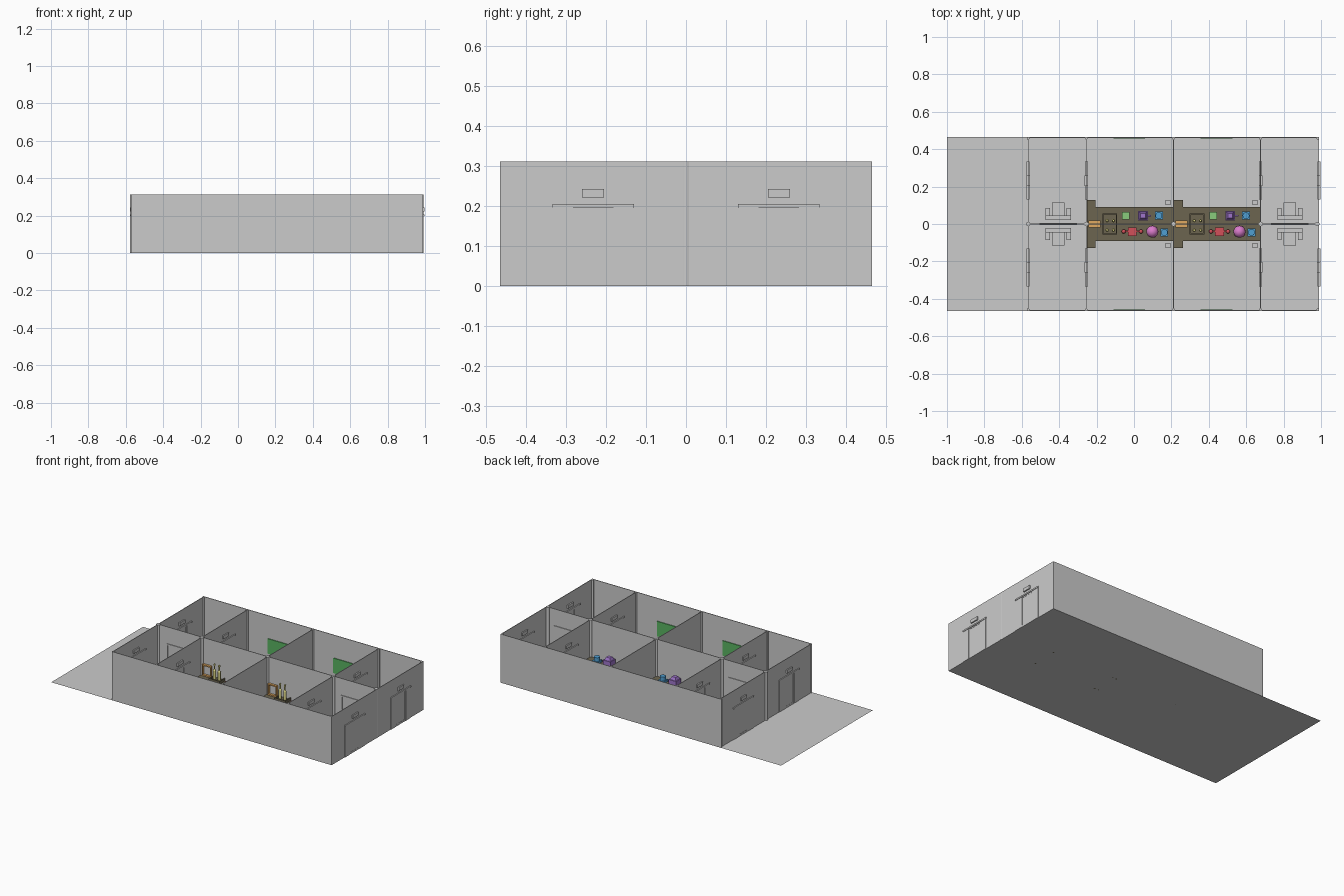
import bpy, math

if "Cube" in bpy.data.objects:
    bpy.data.objects.remove(bpy.data.objects["Cube"])

H = 0.312            # wall height
XW = [-0.566, -0.255, 0.211, 0.677, 0.988]   # cross wall positions
YW = 0.465
T = 0.004            # wall thickness
TABLE = 0.075        # counter height

def mat(name, rgb):
    m = bpy.data.materials.new(name)
    m.diffuse_color = (*rgb, 1)
    m.use_nodes = True
    m.node_tree.nodes["Principled BSDF"].inputs["Base Color"].default_value = m.diffuse_color
    return m

WOOD = mat("dark_wood", (0.15, 0.13, 0.08))
ORANGE = mat("orange", (0.75, 0.4, 0.12))
YELLOW = mat("yellow", (0.75, 0.7, 0.25))
GREEN = mat("green", (0.1, 0.45, 0.12))
LIME = mat("lime", (0.25, 0.6, 0.2))
PURPLE = mat("purple", (0.35, 0.18, 0.6))
BLUE = mat("blue", (0.08, 0.35, 0.65))
RED = mat("red", (0.65, 0.08, 0.1))
PINK = mat("pink", (0.7, 0.2, 0.6))

def finish(ob, name, m):
    ob.name = name
    if m:
        ob.data.materials.append(m)
    return ob

def box(name, x0, x1, y0, y1, z0, z1, m=None):
    bpy.ops.mesh.primitive_cube_add(size=1, location=((x0+x1)/2, (y0+y1)/2, (z0+z1)/2))
    ob = bpy.context.object
    ob.scale = (abs(x1-x0), abs(y1-y0), abs(z1-z0))
    return finish(ob, name, m)

def cyl(name, x, y, z0, z1, r, m=None, n=16, r2=None):
    bpy.ops.mesh.primitive_cone_add(vertices=n, radius1=r, radius2=r if r2 is None else r2,
                                    depth=z1-z0, location=(x, y, (z0+z1)/2))
    bpy.ops.object.shade_smooth_by_angle()
    return finish(bpy.context.object, name, m)

def ball(name, x, y, z, r, m):
    bpy.ops.mesh.primitive_uv_sphere_add(segments=20, ring_count=12, radius=r, location=(x, y, z))
    bpy.ops.object.shade_smooth()
    return finish(bpy.context.object, name, m)

# floor plate, continuing past the left wall
bpy.ops.mesh.primitive_plane_add(size=1, location=(-0.0055, 0, 0))
bpy.context.object.scale = (1.989, 2*YW, 1)
bpy.context.object.name = "floor"

# long walls and cross walls
for name, y in (("front_wall", -YW + T/2), ("back_wall", YW - T/2), ("middle_wall", 0)):
    box(name, XW[0], XW[-1], y - T/2, y + T/2, 0, H)
for x in XW:
    box("cross_wall", x - T/2, x + T/2, -YW, YW, 0, H)

# posts where the walls meet
for x in XW:
    cyl("centre_post", min(x, 0.98), 0, 0, H, 0.012)
    for s in (-1, 1):
        cyl("corner_post", min(x, 0.983), s*(YW - 0.007), 0, H, 0.007)

# doors with side jambs, header and sign, showing on both faces
def door(x, y):
    for s in (-1, 1):
        box("door_jamb", x - 0.005, x + 0.005, y + s*0.051, y + s*0.100, 0, 0.198)
        box("leaf_stile", x - 0.004, x + 0.004, y + s*0.042, y + s*0.051, 0, 0.198)
    box("door_header", x - 0.008, x + 0.008, y - 0.102, y + 0.102, 0.197, 0.206)
    box("door_leaf", x - 0.003, x + 0.003, y - 0.042, y + 0.042, 0.012, 0.19)
    box("top_rail", x - 0.004, x + 0.004, y - 0.051, y + 0.051, 0.19, 0.198)
    box("bottom_rail", x - 0.004, x + 0.004, y - 0.051, y + 0.051, 0, 0.012)
    box("door_sign", x - 0.010, x + 0.010, y - 0.0275, y + 0.0275, 0.222, 0.243)

for x in (XW[0], XW[1], XW[3], XW[4]):
    for y in (-0.232, 0.232):
        door(x, y)

# end rooms: framed panel on the middle wall and a seat on each side
for cx in (-0.405, 0.833):
    for s in (-1, 1):
        box("frame_side", cx + s*0.09, cx + s*0.10, -0.006, 0.006, 0.08, 0.205)
    for z in (0.08, 0.195):
        box("frame_rail", cx - 0.10, cx + 0.10, -0.006, 0.006, z, z + 0.01)
    box("frame_panel", cx - 0.09, cx + 0.09, -0.003, 0.003, 0.09, 0.195)
    for s in (-1, 1):
        box("seat_back", cx - 0.067, cx + 0.067, s*0.022, s*0.045, 0, 0.10)
        box("seat_cushion", cx - 0.033, cx + 0.033, s*0.045, s*0.115, 0, 0.045)
        for a in (-1, 1):
            box("seat_arm", cx + a*0.045, cx + a*0.067, s*0.045, s*0.085, 0, 0.065)

# middle rooms: counters either side of the wall with their objects
for dx in (0, 0.466):
    box("counter_top", dx - 0.252, dx + 0.208, -0.09, 0.09, TABLE - 0.012, TABLE, WOOD)
    for s in (-1, 1):
        box("counter_end", dx - 0.252, dx - 0.205, s*0.09, s*0.127, TABLE - 0.012, TABLE, WOOD)
        box("counter_button", dx - 0.24, dx - 0.222, s*0.1, s*0.118, TABLE, TABLE + 0.006, WOOD)
        box("side_tablet", dx + 0.165, dx + 0.197, s*0.103, s*0.125, TABLE - 0.012, TABLE)
        for lx in (-0.245, 0.195):
            box("counter_leg", dx + lx, dx + lx + 0.01, s*0.075, s*0.085, 0, TABLE - 0.012, WOOD)
        # green wall board
        box("wall_board", dx - 0.11, dx + 0.06, s*(YW - 0.004), s*(YW - 0.009), 0.07, 0.166, GREEN)
        # open shelf
        for z in (TABLE, 0.14):
            box("shelf_board", dx - 0.243, dx - 0.18, s*0.004, s*0.019, z, z + 0.008, ORANGE)
        for px in (-0.243, -0.186):
            box("shelf_post", dx + px, dx + px + 0.006, s*0.004, s*0.019, TABLE, 0.142, ORANGE)
    # tray with tall bottles
    box("tray_base", dx - 0.168, dx - 0.09, -0.057, 0.057, TABLE, TABLE + 0.006, WOOD)
    for s in (-1, 1):
        box("tray_edge", dx - 0.129 + s*0.033, dx - 0.129 + s*0.039, -0.057, 0.057, TABLE, 0.092, WOOD)
        box("tray_rim", dx - 0.168, dx - 0.09, s*0.051, s*0.057, TABLE, 0.092, WOOD)
    for bx in (-0.144, -0.110):
        for by in (-0.033, 0.018):
            cyl("bottle_body", dx + bx, by, TABLE, 0.14, 0.009, YELLOW)
            cyl("bottle_shoulder", dx + bx, by, 0.14, 0.15, 0.009, YELLOW, r2=0.004)
            cyl("bottle_neck", dx + bx, by, 0.15, 0.172, 0.004, YELLOW)
            cyl("bottle_cap", dx + bx, by, 0.172, 0.18, 0.006, YELLOW)
    # rear side objects
    box("green_case", dx - 0.063, dx - 0.023, 0.024, 0.064, TABLE, 0.092, LIME)
    box("green_case_lid", dx - 0.053, dx - 0.033, 0.034, 0.054, 0.092, 0.098, LIME)
    box("purple_body", dx + 0.022, dx + 0.075, 0.018, 0.07, TABLE, 0.115, PURPLE)
    cyl("purple_top", dx + 0.048, 0.044, 0.115, 0.132, 0.03, PURPLE, 4, 0.018).rotation_euler.z = math.pi/4
    box("purple_handle", dx + 0.075, dx + 0.092, 0.039, 0.049, 0.09, 0.1, PURPLE)
    # blue pots on both sides
    for bx, by in ((0.133, 0.045), (0.162, -0.045)):
        box("blue_base", dx + bx - 0.021, dx + bx + 0.021, by - 0.021, by + 0.021, TABLE, 0.088, BLUE)
        cyl("blue_pot", dx + bx, by, 0.088, 0.112, 0.018, BLUE)
    # front side objects
    box("red_body", dx - 0.033, dx + 0.014, -0.064, -0.018, TABLE, 0.092, RED)
    cyl("red_dial", dx - 0.009, -0.041, 0.092, 0.1, 0.012, RED)
    box("red_bar", dx - 0.055, dx + 0.037, -0.044, -0.036, 0.08, 0.088, RED)
    for bx in (-0.055, 0.037):
        ball("red_knob", dx + bx, -0.04, 0.086, 0.011, RED)
    ball("pink_ball", dx + 0.098, -0.041, TABLE + 0.028, 0.032, PINK)
